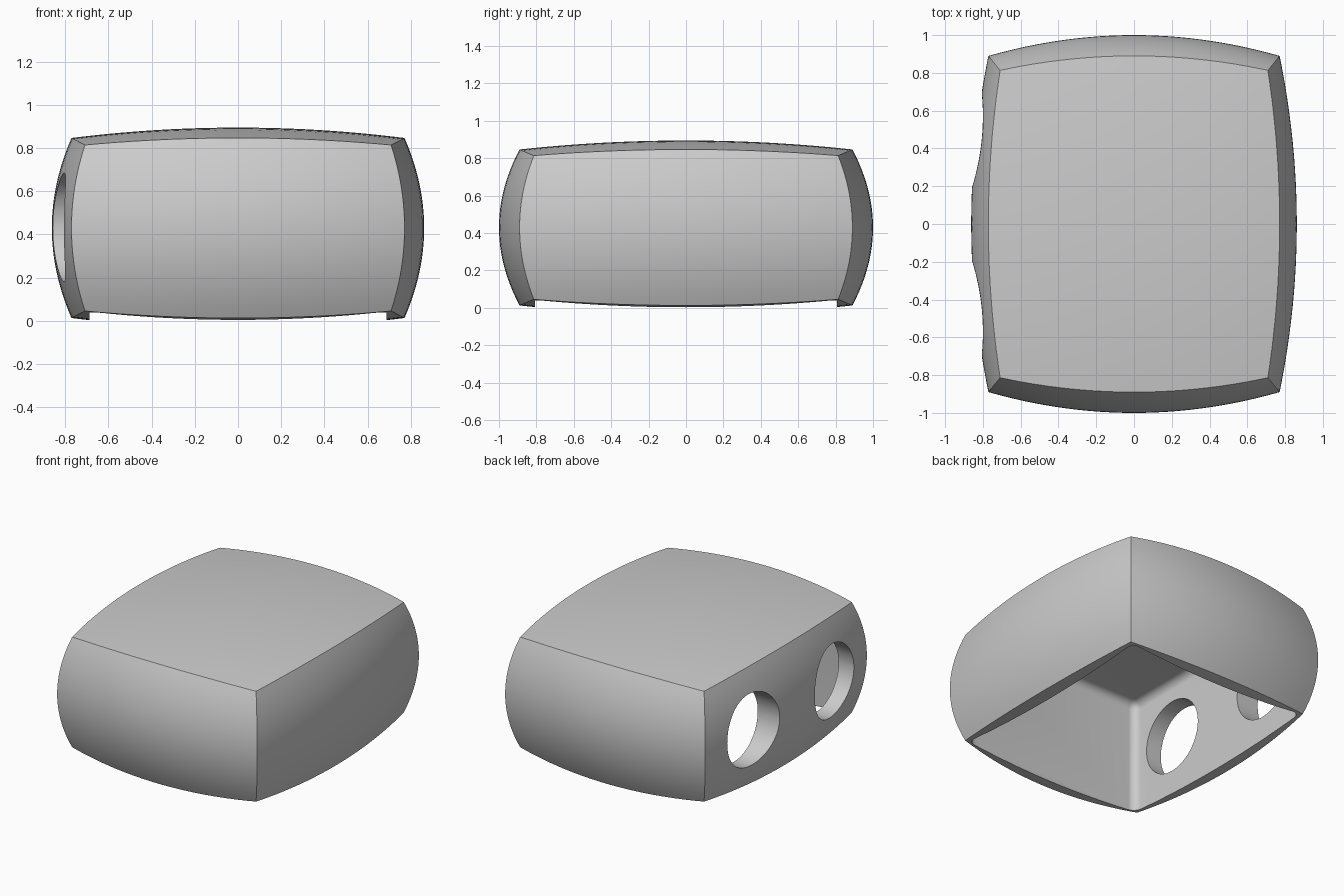
import bpy, bmesh, math
from mathutils import Matrix, Vector

if "Cube" in bpy.data.objects:
    bpy.data.objects.remove(bpy.data.objects["Cube"], do_unlink=True)

MID_Z = 0.43                 # height of the shell's centre
EDGE = (0.77, 0.89, 0.417)   # half sizes measured at the edge midpoints
CROWN = (0.862, 1.0, 0.465)  # half sizes at the face centres
SAG = (0.091, 0.11, 0.048)   # fall of each face from centre to edge


def new_object(name, bm):
    bmesh.ops.recalc_face_normals(bm, faces=bm.faces)
    mesh = bpy.data.meshes.new(name)
    bm.to_mesh(mesh)
    bm.free()
    ob = bpy.data.objects.new(name, mesh)
    bpy.context.collection.objects.link(ob)
    return ob


def bulge(unit):
    """Move a point of the unit cube onto the crowned faces."""
    p = Vector(unit)
    for _ in range(40):
        fall = [(p[i] / EDGE[i]) ** 2 for i in range(3)]
        p = Vector([unit[i] * (CROWN[i] - SAG[i] * (sum(fall) - fall[i]))
                    for i in range(3)])
    return p


def cut(target, cutter):
    cutter.hide_render = True
    mod = target.modifiers.new("cut", 'BOOLEAN')
    mod.operation = 'DIFFERENCE'
    mod.solver = 'EXACT'
    mod.object = cutter
    bpy.context.view_layer.objects.active = target
    bpy.ops.object.modifier_apply(modifier=mod.name)
    bpy.data.objects.remove(cutter, do_unlink=True)


# Crowned outer body
bm = bmesh.new()
bmesh.ops.create_cube(bm, size=2)
bmesh.ops.subdivide_edges(bm, edges=bm.edges[:], cuts=23, use_grid_fill=True)
for v in bm.verts:
    v.co = bulge(v.co.copy()) + Vector((0, 0, MID_Z))
shell = new_object("hollow_shell", bm)

# Cavity with rounded corners, open at the bottom
bm = bmesh.new()
bmesh.ops.create_cube(bm, size=1)
top, bottom = 0.82, -0.3
for v in bm.verts:
    v.co = (v.co.x * 1.376, v.co.y * 1.616, top if v.co.z > 0 else bottom)
rounded = [e for e in bm.edges if max(v.co.z for v in e.verts) > 0]
bmesh.ops.bevel(bm, geom=rounded, offset=0.055, segments=6, profile=0.5,
                affect='EDGES')
cut(shell, new_object("cavity_cutter", bm))

# Two round ports through one side wall
for y in (-0.445, 0.445):
    bm = bmesh.new()
    bmesh.ops.create_cone(
        bm, cap_ends=True, segments=64, radius1=0.252, radius2=0.252, depth=0.6,
        matrix=Matrix.Translation((-0.8, y, 0.433)) @ Matrix.Rotation(math.pi / 2, 4, 'Y'))
    cut(shell, new_object("port_cutter", bm))

# Plain grey finish
grey = bpy.data.materials.new("light_grey")
grey.use_nodes = True
color = (0.6, 0.6, 0.6, 1)
grey.diffuse_color = color
grey.node_tree.nodes["Principled BSDF"].inputs["Base Color"].default_value = color
shell.data.materials.clear()
shell.data.materials.append(grey)
for p in shell.data.polygons:
    p.material_index = 0

bpy.ops.object.select_all(action='DESELECT')
shell.select_set(True)
bpy.context.view_layer.objects.active = shell
bpy.ops.object.shade_smooth_by_angle(angle=math.radians(30))
